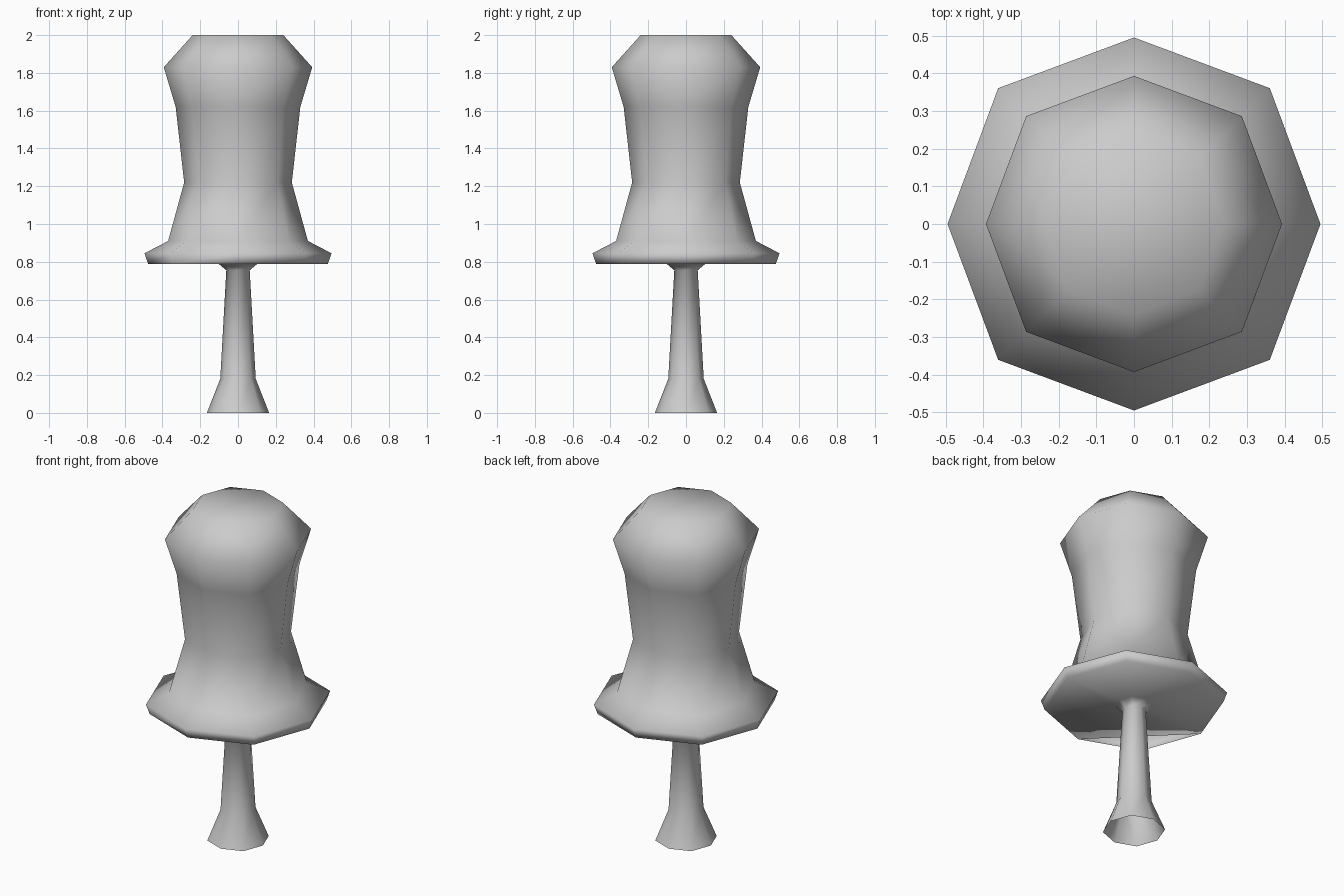
import bpy, bmesh, math

cube = bpy.data.objects.get("Cube")
if cube:
    bpy.data.objects.remove(cube)

SIDES = 8
OPEN_CORNER = 5      # rim corner left uncovered on the underside

# Radius and height, from the open foot up to the crown
PROFILE = [
    (0.165, 0.0), (0.094, 0.18), (0.062, 0.755), (0.10, 0.787),   # stem
    (0.475, 0.787), (0.495, 0.845), (0.37, 0.91),                 # brim
    (0.285, 1.22), (0.33, 1.62), (0.393, 1.83), (0.24, 2.0),      # grip
]
UNDERSIDE = 3        # band between the stem top and the brim


def make_material(name, color):
    mat = bpy.data.materials.new(name)
    mat.use_nodes = True
    mat.diffuse_color = color
    mat.node_tree.nodes["Principled BSDF"].inputs["Base Color"].default_value = color
    return mat


def add_ring(bm, radius, z):
    """Octagon whose diagonal corners sit slightly further out."""
    ring = []
    for i in range(SIDES):
        a = math.tau * i / SIDES
        r = radius * (1.03 if i % 2 else 1.0)
        ring.append(bm.verts.new((r * math.cos(a), r * math.sin(a), z)))
    return ring


bm = bmesh.new()
rings = [add_ring(bm, r, z) for r, z in PROFILE]

# Walls of the stem, brim and grip
for band, (low, high) in enumerate(zip(rings, rings[1:])):
    for i in range(SIDES):
        j = (i + 1) % SIDES
        if band == UNDERSIDE and OPEN_CORNER in (i, j):
            continue
        bm.faces.new((low[i], low[j], high[j], high[i]))

# Underside panel that cuts straight across the open corner
inner, outer = rings[UNDERSIDE], rings[UNDERSIDE + 1]
k = OPEN_CORNER
bm.faces.new((inner[k - 1], inner[k], inner[k + 1], outer[k + 1], outer[k - 1]))

# Flat crown
bm.faces.new(rings[-1])

for face in bm.faces:
    face.smooth = True

mesh = bpy.data.meshes.new("push_pin")
bm.to_mesh(mesh)
bm.free()
mesh.materials.append(make_material("light grey", (0.6, 0.6, 0.6, 1.0)))
pin = bpy.data.objects.new("push_pin", mesh)
bpy.context.collection.objects.link(pin)
